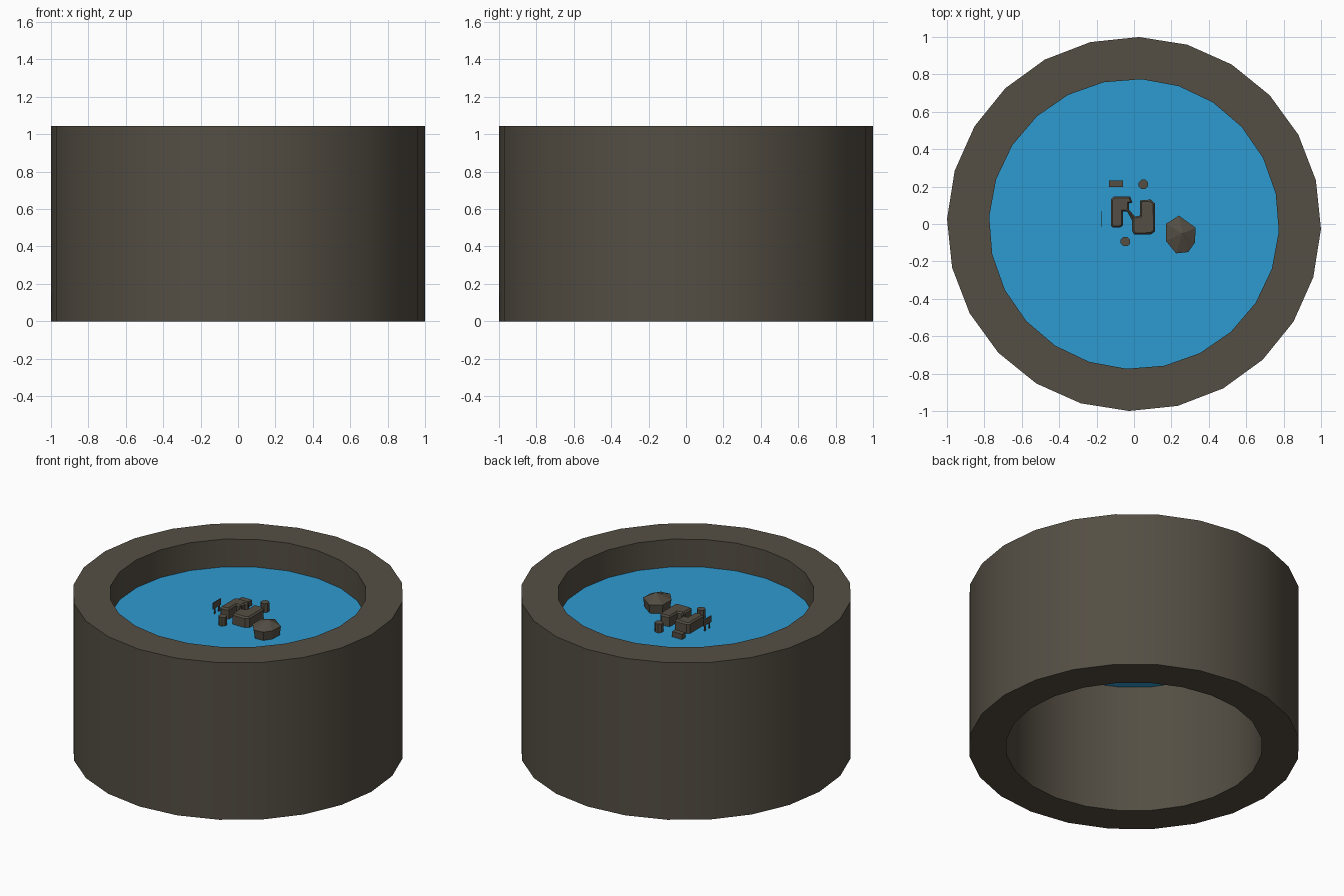
import bpy, bmesh, math

if "Cube" in bpy.data.objects:
    bpy.data.objects.remove(bpy.data.objects["Cube"])

def material(name, col):
    m = bpy.data.materials.new(name)
    m.diffuse_color = (*col, 1)
    m.use_nodes = True
    m.node_tree.nodes["Principled BSDF"].inputs["Base Color"].default_value = m.diffuse_color
    return m

STONE = material("dark_stone", (0.089, 0.077, 0.057))
WATER = material("water_blue", (0.027, 0.325, 0.638))
LEVEL, TOP = 0.86, 1.045     # water height and rim height

def finish(name, bm, mat, smooth=False):
    bmesh.ops.recalc_face_normals(bm, faces=bm.faces)
    me = bpy.data.meshes.new(name)
    bm.to_mesh(me)
    bm.free()
    me.materials.append(mat)
    ob = bpy.data.objects.new(name, me)
    bpy.context.collection.objects.link(ob)
    if smooth:
        bpy.ops.object.select_all(action='DESELECT')
        ob.select_set(True)
        bpy.context.view_layer.objects.active = ob
        bpy.ops.object.shade_smooth_by_angle(angle=math.radians(30))
    return ob

def circle(r, n, offset=0.0, cx=0.0, cy=0.0):
    return [(cx + r * math.cos(math.radians(offset) + 2 * math.pi * i / n),
             cy + r * math.sin(math.radians(offset) + 2 * math.pi * i / n)) for i in range(n)]

def ring(bm, pts, z):
    return [bm.verts.new((x, y, z)) for x, y in pts]

def bridge(bm, a, b):
    n = len(a)
    for i in range(n):
        bm.faces.new((a[i], a[(i + 1) % n], b[(i + 1) % n], b[i]))

def prism(name, pts, z0, z1, bevel=0.0):
    bm = bmesh.new()
    a, b = ring(bm, pts, z0), ring(bm, pts, z1)
    bridge(bm, a, b)
    bm.faces.new(a)
    top = bm.faces.new(b)
    if bevel:      # sloped shoulder around the top face
        bmesh.ops.recalc_face_normals(bm, faces=bm.faces)
        bmesh.ops.inset_region(bm, faces=[top], thickness=bevel, depth=0)
        for v in top.verts:
            v.co.z += bevel
    return finish(name, bm, STONE)

def box(name, x0, x1, y0, y1, z0, z1):
    return prism(name, [(x0, y0), (x1, y0), (x1, y1), (x0, y1)], z0, z1)

# Open stone wall: 24-sided tube
bm = bmesh.new()
outer, inner = circle(1.0, 24, -1.5), circle(0.775, 24, -3.0)
loops = [ring(bm, outer, 0), ring(bm, outer, TOP), ring(bm, inner, TOP), ring(bm, inner, 0)]
for i in range(4):
    bridge(bm, loops[i], loops[(i + 1) % 4])
finish("round_wall", bm, STONE, smooth=True)

# Water sheet
bm = bmesh.new()
bm.faces.new(ring(bm, inner, LEVEL))
finish("water", bm, WATER)

# Faceted rock with a low peak
rock = [(.24, .045), (.33, -.02), (.325, -.10), (.29, -.15), (.225, -.157), (.17, -.09), (.17, 0)]
bm = bmesh.new()
cx, cy = 0.255, -0.05
base = ring(bm, [(cx + (x - cx) * .9, cy + (y - cy) * .9) for x, y in rock], LEVEL)
shoulder = ring(bm, rock, LEVEL + 0.06)
peak = bm.verts.new((0.26, -0.05, LEVEL + 0.1))
bridge(bm, base, shoulder)
bm.faces.new(base)
for i in range(7):
    bm.faces.new((shoulder[i], shoulder[(i + 1) % 7], peak))
finish("faceted_rock", bm, STONE)

# Winding raised block in the middle
outline = [(-.123, .131), (-.107, .147), (-.021, .147), (-.008, .115), (-.027, .11), (-.027, .078),
           (.005, .04), (.032, .045), (.032, .126), (.09, .131), (.112, .11), (.112, -.04),
           (.09, -.056), (0, -.056), (-.01, -.035), (-.01, .019), (-.037, .067), (-.059, .067),
           (-.059, -.008), (-.075, -.019), (-.112, -.019), (-.123, -.008)]
prism("winding_block", outline, LEVEL, LEVEL + 0.06, 0.01)

# Two barrels
for i, (x, y) in enumerate([(.05, .212), (-.046, -.094)]):
    prism(f"barrel_{i + 1}", circle(.027, 8, 22.5, x, y), LEVEL, LEVEL + 0.058)

# Small crate
box("crate", -.134, -.06, .198, .233, LEVEL, LEVEL + 0.035)

# Thin sign board on two legs
box("sign_board", -.177, -.173, -.015, .07, LEVEL + 0.035, LEVEL + 0.078)
for i, y in enumerate((.005, .05)):
    box(f"sign_leg_{i + 1}", -.177, -.173, y - .006, y + .006, LEVEL, LEVEL + 0.035)
